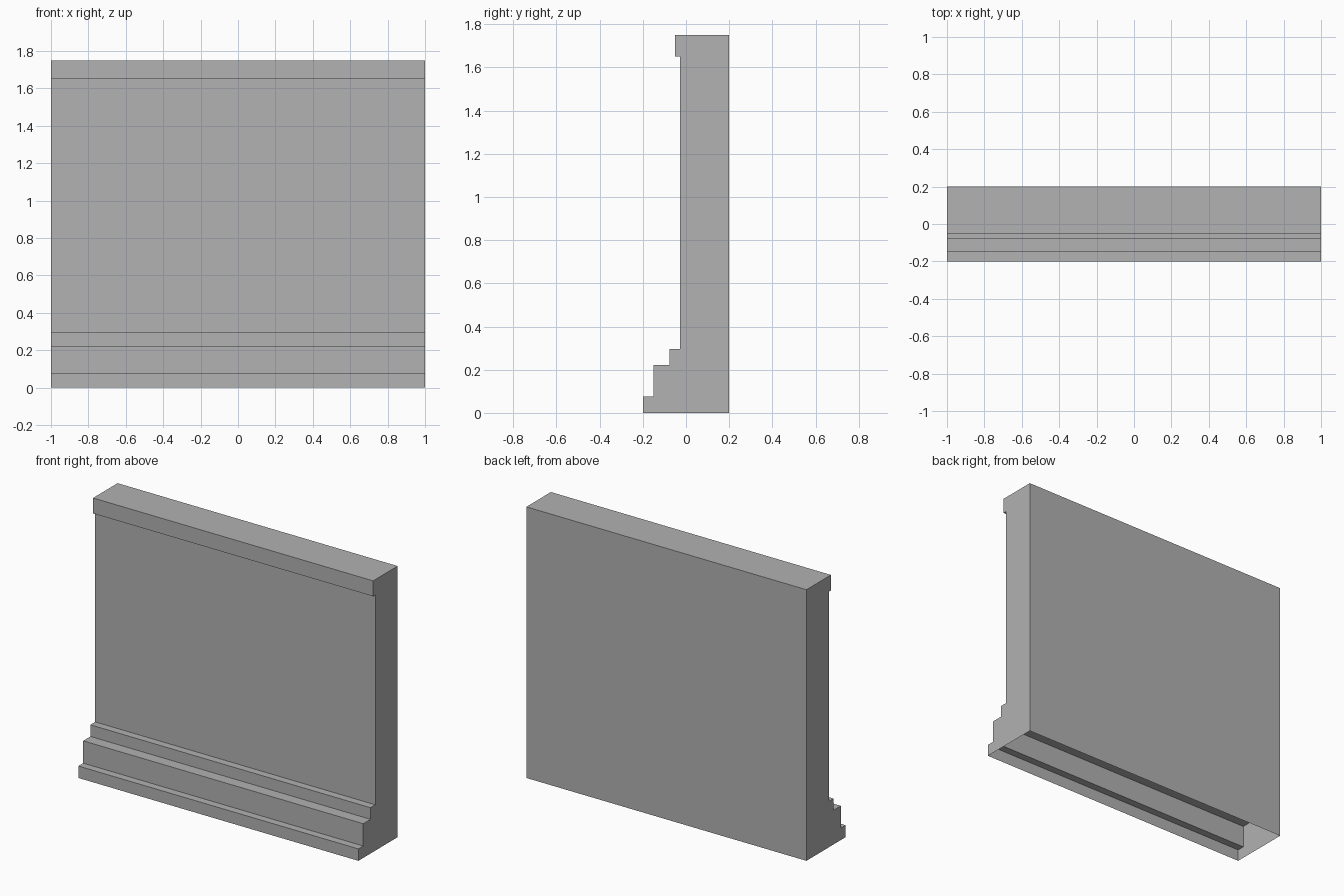
import bpy
import bmesh

default_cube = bpy.data.objects.get("Cube")
if default_cube:
    bpy.data.objects.remove(default_cube, do_unlink=True)

# Plain grey material
GREY = (0.445, 0.445, 0.445, 1.0)
grey = bpy.data.materials.new("plain_grey")
grey.use_nodes = True
grey.diffuse_color = GREY
grey.node_tree.nodes["Principled BSDF"].inputs["Base Color"].default_value = GREY

# Wall cross-section (y, z): up the stepped plinth and coping, down the back
HALF_WIDTH = 1.0
profile = [
    (-0.2, 0), (-0.2, 0.077),             # lowest plinth step
    (-0.151, 0.077), (-0.151, 0.221),     # middle plinth step
    (-0.077, 0.221), (-0.077, 0.296),     # upper plinth step
    (-0.028, 0.296), (-0.028, 1.65),      # wall face
    (-0.05, 1.65), (-0.05, 1.75),         # coping
    (0.2, 1.75), (0.2, 0),                # top and back
]

# Sweep the section along x; the underside stays open
bm = bmesh.new()
left_end, right_end = (
    [bm.verts.new((x, y, z)) for y, z in profile]
    for x in (-HALF_WIDTH, HALF_WIDTH)
)
for i in range(len(profile) - 1):
    bm.faces.new((left_end[i], right_end[i], right_end[i + 1], left_end[i + 1]))

# End caps
bm.faces.new(left_end)
bm.faces.new(right_end[::-1])

mesh = bpy.data.meshes.new("wall_panel")
bm.to_mesh(mesh)
bm.free()
mesh.materials.append(grey)
wall = bpy.data.objects.new("wall_panel", mesh)
bpy.context.collection.objects.link(wall)
